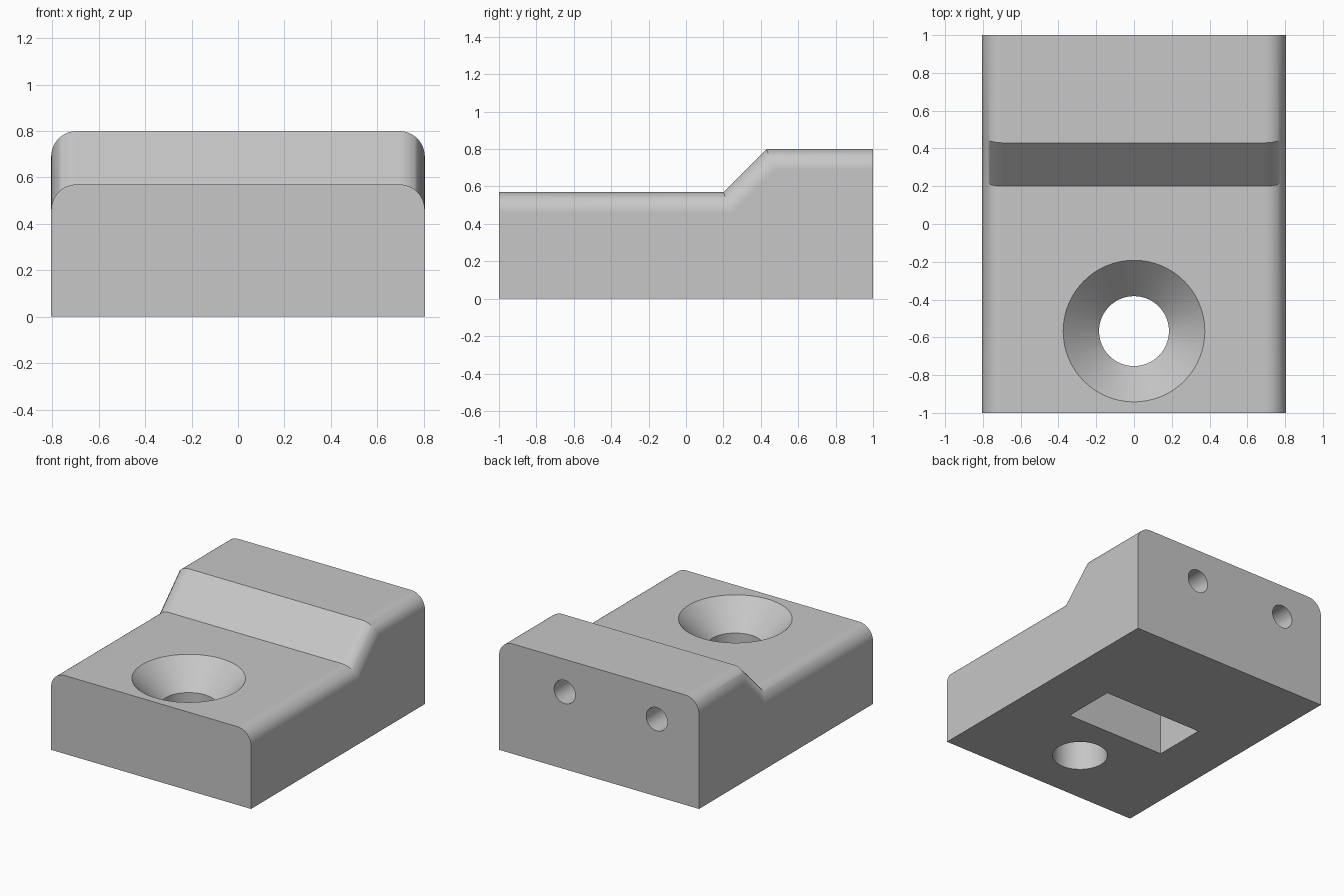
import bpy, bmesh, math
from mathutils import Matrix, Vector

if "Cube" in bpy.data.objects:
    bpy.data.objects.remove(bpy.data.objects["Cube"], do_unlink=True)

HALF_W, ROUND, ARC = 0.805, 0.11, 12
LOW, HIGH = 0.57, 0.80

gray = bpy.data.materials.new("plain gray")
gray.use_nodes = True
gray.diffuse_color = (0.57, 0.57, 0.57, 1)
gray.node_tree.nodes["Principled BSDF"].inputs["Base Color"].default_value = gray.diffuse_color


def make_object(name, bm):
    bmesh.ops.recalc_face_normals(bm, faces=bm.faces)
    mesh = bpy.data.meshes.new(name)
    bm.to_mesh(mesh)
    bm.free()
    mesh.materials.append(gray)
    obj = bpy.data.objects.new(name, mesh)
    bpy.context.collection.objects.link(obj)
    return obj


def loft(name, rings):
    """Skin a row of equal rings and close both ends."""
    bm = bmesh.new()
    rows = [[bm.verts.new(p) for p in ring] for ring in rings]
    n = len(rows[0])
    for a, b in zip(rows, rows[1:]):
        for i in range(n):
            j = (i + 1) % n
            bm.faces.new((a[i], a[j], b[j], b[i]))
    bm.faces.new(rows[0])
    bm.faces.new(rows[-1])
    return make_object(name, bm)


def turned(name, profile, matrix, sides=64):
    """Round solid from (height, radius) pairs."""
    rings = []
    for h, r in profile:
        angles = [2 * math.pi * i / sides for i in range(sides)]
        rings.append([matrix @ Vector((r * math.cos(a), r * math.sin(a), h)) for a in angles])
    return loft(name, rings)


# Stepped block: rounded-shoulder section, mitred at the two slope creases
arc = [math.pi / 2 * i / ARC for i in range(ARC + 1)]
right = [(HALF_W - ROUND * (1 - math.cos(a)), ROUND * (1 - math.sin(a))) for a in arc]
shoulder = right + [(-x, d) for x, d in reversed(right)]
miter = math.tan(math.pi / 8)


def section(y, top, slant):
    points = [(x, y + d * slant, top - d) for x, d in shoulder]
    return [(HALF_W, y, 0)] + points + [(-HALF_W, y, 0)]


block = loft("stepped_block", [section(-1, LOW, 0), section(0.2, LOW, miter),
                               section(0.43, HIGH, miter), section(1, HIGH, 0)])

# Countersunk screw hole through the low end
cutters = [turned("screw_hole_cutter", [(-0.1, 0.185), (0.38, 0.185), (0.67, 0.475)],
                  Matrix.Translation((0, -0.567, 0)))]

# Two blind holes in the back
for x in (0.277, -0.465):
    place = Matrix.Translation((x, 1, 0.562)) @ Matrix.Rotation(math.pi / 2, 4, "X")
    cutters.append(turned("back_hole_cutter", [(-0.1, 0.085), (0.5, 0.085)], place, 40))

# Rectangular pocket in the underside
bm = bmesh.new()
bmesh.ops.create_cube(bm, size=1, matrix=Matrix.Translation((0, 0, 0.15))
                      @ Matrix.Diagonal((0.8, 0.395, 0.5, 1)))
cutters.append(make_object("pocket_cutter", bm))

# Cut the openings and shade
bpy.ops.object.select_all(action="DESELECT")
bpy.context.view_layer.objects.active = block
block.select_set(True)
for cutter in cutters:
    cutter.hide_render = True
    cut = block.modifiers.new("cut", "BOOLEAN")
    cut.operation, cut.solver, cut.object = "DIFFERENCE", "EXACT", cutter
    bpy.ops.object.modifier_apply(modifier=cut.name)
    bpy.data.objects.remove(cutter, do_unlink=True)
bpy.ops.object.shade_smooth_by_angle(angle=math.radians(30))
weighted = block.modifiers.new("weighted_normals", "WEIGHTED_NORMAL")
weighted.keep_sharp = True
